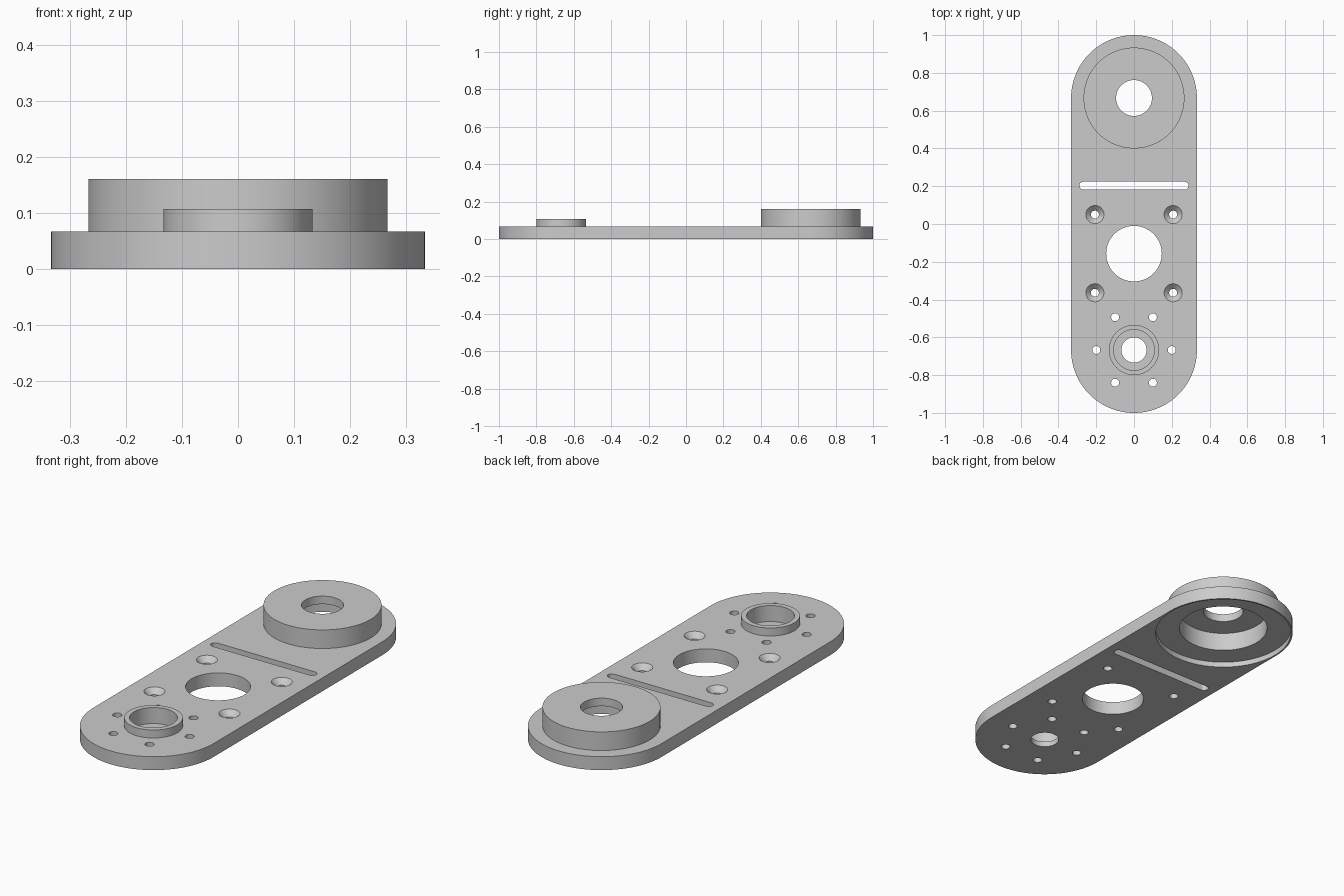
import bpy, bmesh
from math import sin, cos, pi, radians

if "Cube" in bpy.data.objects:
    bpy.data.objects.remove(bpy.data.objects["Cube"], do_unlink=True)

grey = bpy.data.materials.new("light_grey")
grey.use_nodes = True
colour = (0.6, 0.6, 0.6, 1)
grey.diffuse_color = colour
grey.node_tree.nodes["Principled BSDF"].inputs["Base Color"].default_value = colour


def new_object(name, bm):
    bmesh.ops.recalc_face_normals(bm, faces=bm.faces)
    mesh = bpy.data.meshes.new(name)
    bm.to_mesh(mesh)
    bm.free()
    mesh.materials.append(grey)
    ob = bpy.data.objects.new(name, mesh)
    bpy.context.collection.objects.link(ob)
    return ob


def loft(name, rings):
    """Closed solid through matching rings of points."""
    bm = bmesh.new()
    loops = [[bm.verts.new(p) for p in ring] for ring in rings]
    n = len(loops[0])
    for a, b in zip(loops, loops[1:]):
        for i in range(n):
            j = (i + 1) % n
            bm.faces.new((a[i], a[j], b[j], b[i]))
    bm.faces.new(loops[0][::-1])
    bm.faces.new(loops[-1])
    return new_object(name, bm)


def turned(name, x, y, profile, n=96):
    """Stepped round solid from (radius, height) pairs."""
    return loft(name, [[(x + r * cos(2 * pi * i / n), y + r * sin(2 * pi * i / n), z)
                        for i in range(n)] for r, z in profile])


def stadium(name, centre_y, r, half, z0, z1, along_y, n=48):
    """Bar with round ends, lying along x or y."""
    pts = []
    for side in (1, -1):
        for i in range(n + 1):
            a = pi * i / n - pi / 2
            u, v = side * (half + r * cos(a)), side * r * sin(a)
            pts.append((-v, centre_y + u) if along_y else (u, centre_y + v))
    return loft(name, [[(px, py, z) for px, py in pts] for z in (z0, z1)])


def combine(body, tools, operation):
    for tool in tools:
        mod = body.modifiers.new(tool.name, "BOOLEAN")
        mod.operation = operation
        mod.solver = "EXACT"
        mod.object = tool
        bpy.context.view_layer.objects.active = body
        bpy.ops.object.modifier_apply(modifier=mod.name)
        bpy.data.objects.remove(tool, do_unlink=True)


THICK = 0.067
END = 0.667
MOTOR_Y = -0.157
LOW, HIGH = -0.1, 0.3

# Plate with two round bosses
body = stadium("arm_plate", 0, 0.333, END, 0, THICK, True)
combine(body, [
    turned("large_boss", 0, END, [(0.267, 0.04), (0.267, 0.16)]),
    turned("small_boss", 0, -END, [(0.133, 0.04), (0.133, 0.107)]),
], "UNION")

# Large end: shallow recess, bearing bore and shaft hole from below
cutters = [turned("large_bore", 0, END, [
    (0.325, LOW), (0.325, 0.027), (0.21, 0.027), (0.21, 0.12), (0.095, 0.12), (0.095, HIGH)])]

# Small end: bearing seat from above and shaft hole
cutters.append(turned("small_bore", 0, -END, [
    (0.067, LOW), (0.067, 0.027), (0.108, 0.027), (0.108, HIGH)]))

# Motor opening and slot
cutters.append(turned("motor_opening", 0, MOTOR_Y, [(0.147, LOW), (0.147, HIGH)]))
cutters.append(stadium("slot", 0.203, 0.021, 0.268, LOW, HIGH, False, 16))

# Countersunk motor screw holes
for sx in (-1, 1):
    for sy in (-1, 1):
        cutters.append(turned("screw_hole", sx * 0.207, MOTOR_Y + sy * 0.207, [
            (0.021, LOW), (0.021, 0.041), (0.048, THICK), (0.048, HIGH)], 40))

# Ring of six small holes round the small boss
for k in range(6):
    a = radians(60 * k)
    cutters.append(turned("ring_hole", 0.2 * cos(a), -END + 0.2 * sin(a),
                          [(0.021, LOW), (0.021, HIGH)], 32))

combine(body, cutters, "DIFFERENCE")

bpy.ops.object.select_all(action="DESELECT")
body.select_set(True)
bpy.context.view_layer.objects.active = body
bpy.ops.object.shade_smooth_by_angle(angle=radians(30))
